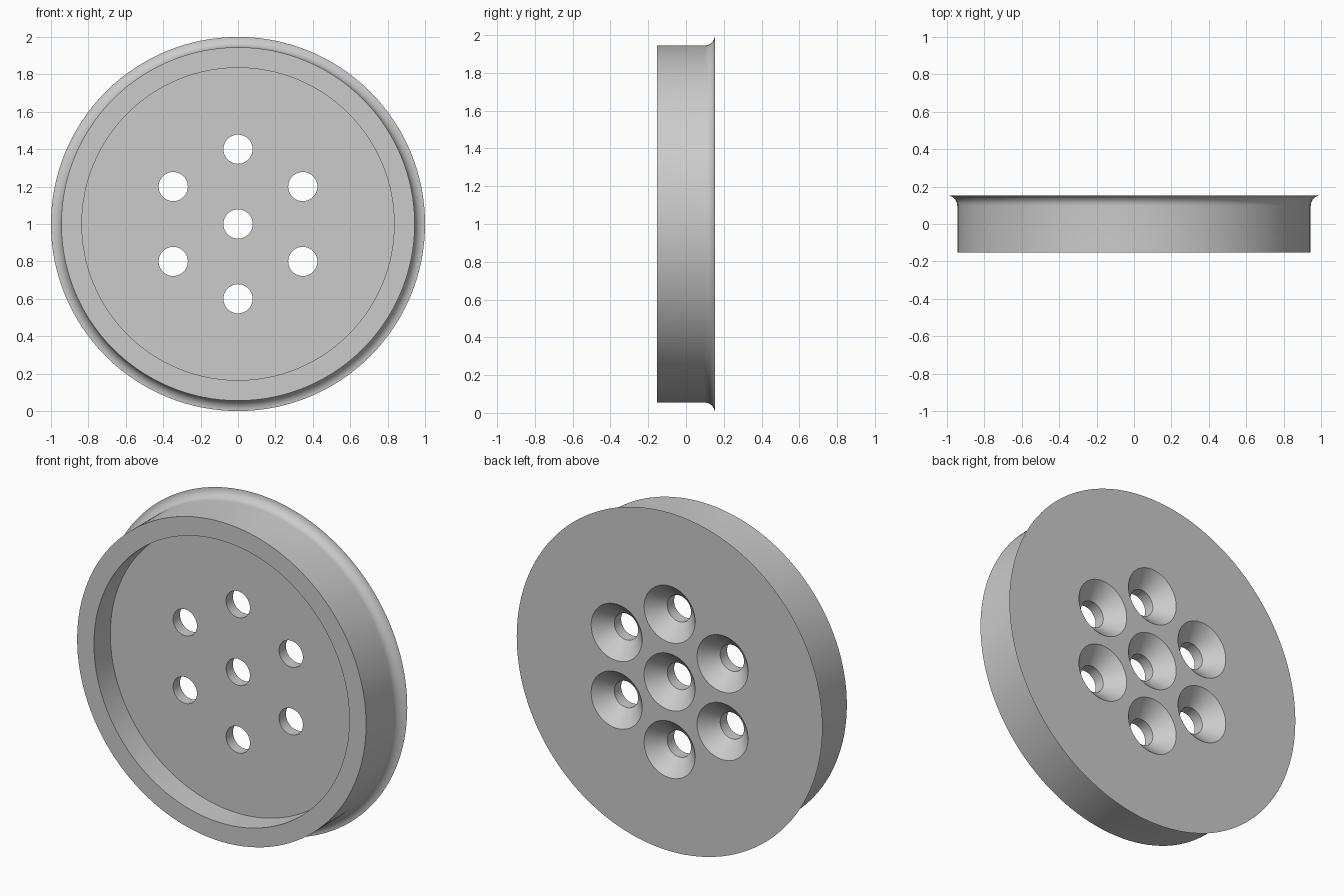
import bpy, bmesh
from math import sin, cos, pi, tau
from mathutils import Vector

if "Cube" in bpy.data.objects:
    bpy.data.objects.remove(bpy.data.objects["Cube"])

HALF = 0.153       # half thickness of the wheel
BODY = 0.945       # radius of the plain rim
FILLET = 0.055     # flare that widens the rim to the back flange
POCKET = 0.835     # radius of the front recess
HOLE, SINK = 0.078, 0.167   # hole radius, countersink mouth radius


def flat_material(name, colour):
    mat = bpy.data.materials.new(name)
    mat.use_nodes = True
    mat.diffuse_color = colour
    mat.node_tree.nodes["Principled BSDF"].inputs["Base Color"].default_value = colour
    return mat


def lathe(bm, profile, steps, centre=(0, 0, 0)):
    """Turn a (radius, y) profile about the y axis and cap both ends."""
    c = Vector(centre)
    part = bmesh.new()
    verts = [part.verts.new(c + Vector((r, y, 0))) for r, y in profile]
    edges = [part.edges.new(pair) for pair in zip(verts, verts[1:])]
    bmesh.ops.spin(part, geom=verts + edges, cent=c, axis=(0, 1, 0),
                   angle=tau, steps=steps)
    bmesh.ops.remove_doubles(part, verts=part.verts[:], dist=1e-5)
    bmesh.ops.holes_fill(part, edges=part.edges[:], sides=0)
    bmesh.ops.recalc_face_normals(part, faces=part.faces[:])
    mesh = bpy.data.meshes.new("part")
    part.to_mesh(mesh)
    part.free()
    bm.from_mesh(mesh)
    bpy.data.meshes.remove(mesh)


def make_object(name, bm, mat):
    mesh = bpy.data.meshes.new(name)
    bm.to_mesh(mesh)
    bm.free()
    mesh.materials.append(mat)
    obj = bpy.data.objects.new(name, mesh)
    bpy.context.collection.objects.link(obj)
    obj.location.z = 1
    return obj


grey = flat_material("plain grey", (0.6, 0.6, 0.6, 1))

# Wheel body: recess floor, front lip, rim and concave flare to the flange
flare = [(BODY + FILLET * (1 - cos(a)), HALF - FILLET + FILLET * sin(a))
         for a in (i * pi / 20 for i in range(11))]
bm = bmesh.new()
lathe(bm, [(POCKET, 0), (POCKET, -HALF), (BODY, -HALF)] + flare, 128)
wheel = make_object("flanged_wheel", bm, grey)

# Cutters: one centre hole and six around it, each countersunk from the back
slope = SINK - HOLE
over = 0.02
drill = [(HOLE, -0.1), (HOLE, HALF - slope), (SINK + over, HALF + over)]
bm = bmesh.new()
lathe(bm, drill, 48)
for i in range(6):
    a = pi / 2 + i * tau / 6
    lathe(bm, drill, 48, (0.4 * cos(a), 0, 0.4 * sin(a)))
cutter = make_object("hole_cutter", bm, grey)
cutter.hide_render = True

# Cut the holes and shade the turned surfaces smooth
cut = wheel.modifiers.new("holes", 'BOOLEAN')
cut.operation = 'DIFFERENCE'
cut.solver = 'EXACT'
cut.object = cutter
bpy.ops.object.select_all(action='DESELECT')
wheel.select_set(True)
bpy.context.view_layer.objects.active = wheel
bpy.ops.object.modifier_apply(modifier=cut.name)
bpy.data.objects.remove(cutter)
bpy.ops.object.shade_smooth_by_angle(angle=pi / 6)
